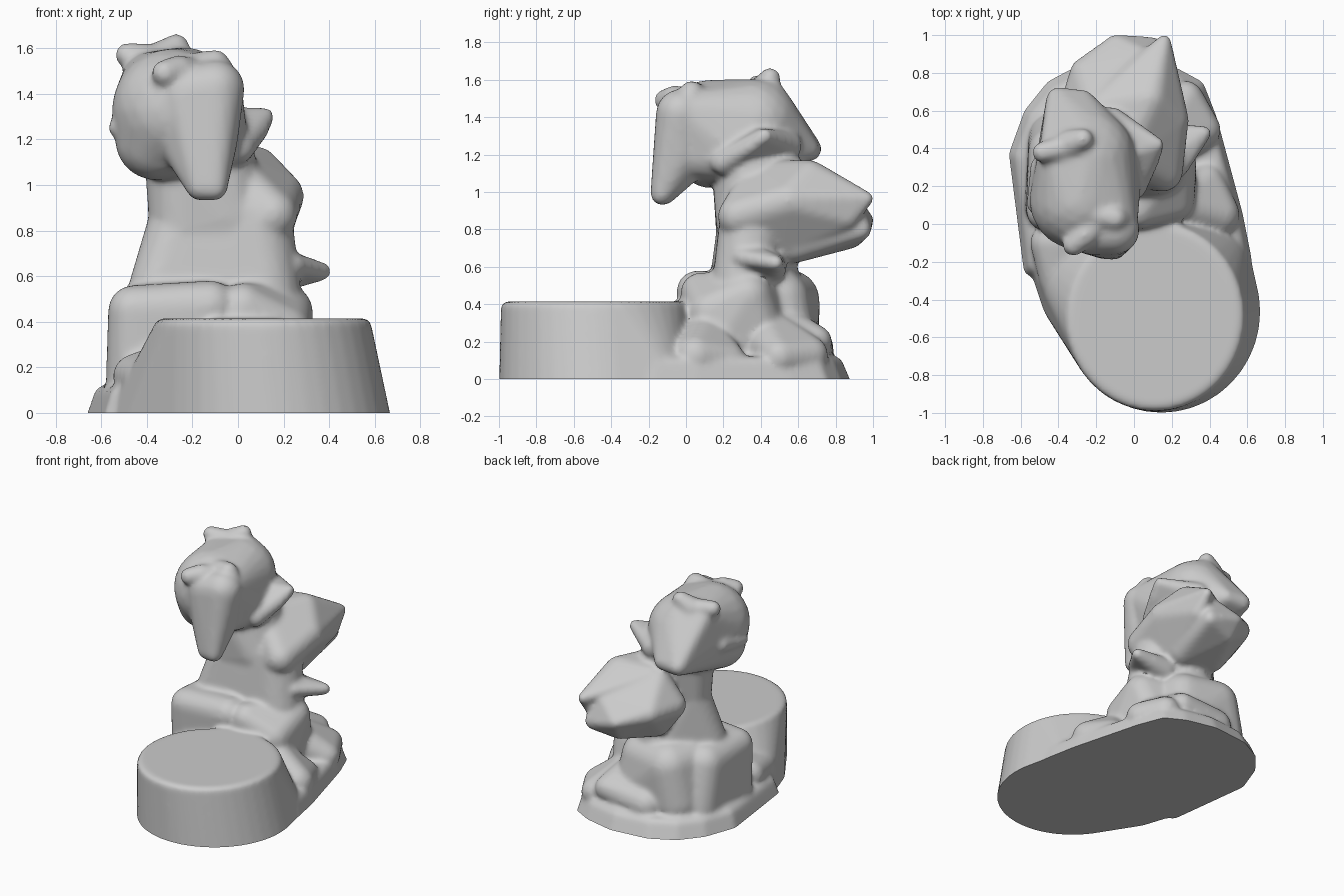
import bpy, bmesh, math


def add_hull(bm, balls):
    """Convex skin stretched over balls (x, y, z, radius)."""
    tmp = bmesh.new()
    for x, y, z, r in balls:
        ball = bmesh.ops.create_icosphere(tmp, subdivisions=3, radius=r)
        bmesh.ops.translate(tmp, verts=ball["verts"], vec=(x, y, z))
    res = bmesh.ops.convex_hull(tmp, input=tmp.verts[:])
    junk = {g for g in res["geom_interior"] + res["geom_unused"]
            if isinstance(g, bmesh.types.BMVert)}
    bmesh.ops.delete(tmp, geom=list(junk), context='VERTS')
    bmesh.ops.recalc_face_normals(tmp, faces=tmp.faces[:])
    me = bpy.data.meshes.new("tmp")
    tmp.to_mesh(me)
    tmp.free()
    bm.from_mesh(me)
    bpy.data.meshes.remove(me)


def sculpt(name, hulls, smooth, voxel=0.016):
    """Fuse hulls into one soft skin and cut it flat at the ground."""
    bm = bmesh.new()
    for h in hulls:
        add_hull(bm, h)
    me = bpy.data.meshes.new(name)
    bm.to_mesh(me)
    bm.free()
    ob = bpy.data.objects.new(name, me)
    bpy.context.collection.objects.link(ob)
    rm = ob.modifiers.new("fuse", 'REMESH')
    rm.mode = 'VOXEL'
    rm.voxel_size = voxel
    sm = ob.modifiers.new("soften", 'SMOOTH')
    sm.factor = 0.5
    sm.iterations = smooth
    dg = bpy.context.evaluated_depsgraph_get()
    baked = bpy.data.meshes.new_from_object(ob.evaluated_get(dg))
    ob.modifiers.clear()
    ob.data = baked
    bm = bmesh.new()
    bm.from_mesh(baked)
    cut = bmesh.ops.bisect_plane(bm, geom=bm.verts[:] + bm.edges[:] + bm.faces[:],
                                 plane_co=(0, 0, 0), plane_no=(0, 0, 1), clear_inner=True)
    edges = [e for e in cut["geom_cut"] if isinstance(e, bmesh.types.BMEdge)]
    if edges:
        bmesh.ops.holes_fill(bm, edges=edges, sides=0)
    bm.to_mesh(baked)
    bm.free()
    bpy.ops.object.select_all(action='DESELECT')
    ob.select_set(True)
    bpy.context.view_layer.objects.active = ob
    bpy.ops.object.shade_smooth_by_angle(angle=math.radians(40))
    return ob


def ring(cx, cy, rx, ry, z, r, n=40):
    return [(cx + (rx - r) * math.cos(i * math.tau / n),
             cy + (ry - r) * math.sin(i * math.tau / n), z, r) for i in range(n)]


def pts(xy, z, r):
    return [(x, y, z, r) for x, y in xy]


# stump: drum with flared right and left sides
stump = ring(0.11, -0.49, 0.475, 0.50, 0.385, 0.03)
stump += ring(0.15, -0.46, 0.53, 0.54, -0.06, 0.02)
stump += pts([(-0.47, -0.42), (-0.57, -0.12), (0.57, -0.05)], -0.06, 0.03)

# ground slab behind the stump, with lumpy rocks along its rim
rim = [(-0.57, -0.25), (-0.6, 0.0), (-0.65, 0.38), (-0.57, 0.6), (-0.45, 0.75),
       (-0.28, 0.84), (0.0, 0.87), (0.22, 0.82), (0.35, 0.75), (0.42, 0.57),
       (0.48, 0.3), (0.56, 0.05), (0.61, -0.2)]
slab = pts(rim, -0.06, 0.03) + pts([(x * 0.9, y * 0.9 + 0.01) for x, y in rim], 0.07, 0.05)
rocks = [[(0.38, 0.22, 0.1, 0.1), (0.44, 0.05, 0.12, 0.12), (0.25, 0.1, 0.22, 0.12)],
         [(0.15, 0.69, 0.2, 0.09), (-0.15, 0.67, 0.16, 0.12), (0.0, 0.4, 0.25, 0.2)],
         [(0.36, 0.5, 0.12, 0.1), (0.27, 0.66, 0.13, 0.1), (0.1, 0.4, 0.25, 0.15)],
         [(-0.45, -0.1, 0.16, 0.1), (-0.4, -0.3, 0.14, 0.1), (-0.2, -0.1, 0.25, 0.1)]]

# seated lower body with thighs
left_thigh = [(-0.46, 0.07, 0.45, 0.11), (-0.45, 0.1, 0.12, 0.13), (-0.42, 0.38, 0.42, 0.14),
              (-0.12, 0.06, 0.47, 0.11), (-0.15, 0.1, 0.15, 0.12), (-0.42, 0.45, 0.14, 0.14),
              (-0.05, 0.4, 0.4, 0.15)]
right_thigh = [(0.02, 0.08, 0.46, 0.11), (0.2, 0.13, 0.36, 0.12), (0.2, 0.33, 0.44, 0.13),
               (0.22, 0.14, 0.15, 0.11), (-0.1, 0.1, 0.2, 0.12), (0.0, 0.4, 0.4, 0.15),
               (0.15, 0.4, 0.2, 0.14)]
rump = [(-0.25, 0.55, 0.42, 0.165), (-0.3, 0.54, 0.18, 0.17), (0.0, 0.53, 0.2, 0.17),
        (-0.02, 0.5, 0.42, 0.16), (-0.3, 0.4, 0.42, 0.17)]

# torso, neck and a side fin by the hip
torso = [(-0.35, 0.26, 0.55, 0.13), (0.12, 0.3, 0.5, 0.16), (-0.12, 0.43, 0.52, 0.18),
         (-0.24, 0.32, 0.85, 0.15), (0.06, 0.36, 0.85, 0.18)]
neck = [(-0.24, 0.31, 0.8, 0.15), (-0.24, 0.31, 1.1, 0.17), (-0.06, 0.33, 0.85, 0.17),
        (-0.08, 0.36, 1.1, 0.16), (-0.12, 0.48, 1.12, 0.14)]
fin = [(0.08, 0.27, 0.69, 0.07), (0.37, 0.48, 0.62, 0.04), (0.12, 0.45, 0.6, 0.09),
       (0.24, 0.3, 0.65, 0.05)]

# two folded wings on the back
right_wing = [(0.16, 0.97, 0.965, 0.035), (0.08, 0.66, 1.07, 0.1), (0.18, 0.55, 0.95, 0.11),
              (0.15, 0.28, 0.87, 0.11), (0.05, 0.5, 0.72, 0.1), (-0.15, 0.62, 1.06, 0.1),
              (-0.05, 0.4, 1.05, 0.12), (0.15, 0.86, 0.86, 0.06), (0.02, 0.27, 0.76, 0.08)]
left_wing = [(-0.1, 0.97, 0.85, 0.035), (-0.08, 0.89, 0.75, 0.05), (-0.26, 0.8, 0.9, 0.08),
             (-0.3, 0.6, 0.9, 0.1), (-0.18, 0.6, 0.74, 0.1), (0.05, 0.58, 0.72, 0.1),
             (0.1, 0.93, 0.8, 0.06), (-0.2, 0.62, 1.04, 0.1), (0.05, 0.65, 1.04, 0.1),
             (0.05, 0.86, 0.93, 0.08)]

# head: cranium, hanging muzzle, brow, rear horns and ears
cranium = [(-0.285, 0.13, 1.33, 0.27), (-0.24, 0.36, 1.36, 0.245), (-0.4, 0.66, 1.23, 0.065),
           (-0.27, 0.65, 1.23, 0.06), (-0.27, -0.04, 1.42, 0.1), (-0.1, 0.0, 1.42, 0.12),
           (-0.42, 0.4, 1.5, 0.08), (-0.25, 0.45, 1.52, 0.08), (-0.36, 0.13, 1.2, 0.18),
           (-0.14, 0.25, 1.22, 0.18), (-0.14, 0.05, 1.2, 0.13)]
muzzle = [(-0.23, -0.02, 1.2, 0.12), (-0.12, -0.03, 1.2, 0.12), (-0.165, -0.12, 0.995, 0.065),
          (-0.105, -0.13, 0.99, 0.06), (-0.1, -0.03, 1.42, 0.13), (-0.24, -0.04, 1.4, 0.12),
          (-0.14, -0.02, 1.1, 0.08)]
brow = [[(-0.32, -0.11, 1.49, 0.06), (-0.26, -0.06, 1.5, 0.07), (-0.2, 0.0, 1.5, 0.06)],
        [(-0.1, 0.03, 1.53, 0.065), (-0.2, 0.05, 1.5, 0.08), (-0.07, 0.02, 1.47, 0.07)]]
horns = [[(-0.485, 0.38, 1.57, 0.055), (-0.38, 0.4, 1.55, 0.07)],
         [(-0.27, 0.45, 1.61, 0.055), (-0.34, 0.42, 1.55, 0.08)]]
right_ear = [(0.12, 0.42, 1.3, 0.04), (0.09, 0.34, 1.24, 0.045), (0.0, 0.2, 1.16, 0.07),
             (-0.12, 0.54, 1.25, 0.08), (-0.05, 0.37, 1.27, 0.07)]
left_ear = [(-0.53, 0.1, 1.25, 0.04), (-0.48, 0.3, 1.28, 0.07), (-0.4, 0.15, 1.25, 0.1)]

# everything is one continuous carved skin
sculpt("seated_creature_behind_stump",
       [stump, slab, left_thigh, right_thigh, rump, torso, neck, fin, right_wing,
        left_wing, cranium, muzzle, right_ear, left_ear] + rocks + brow + horns, 8)
